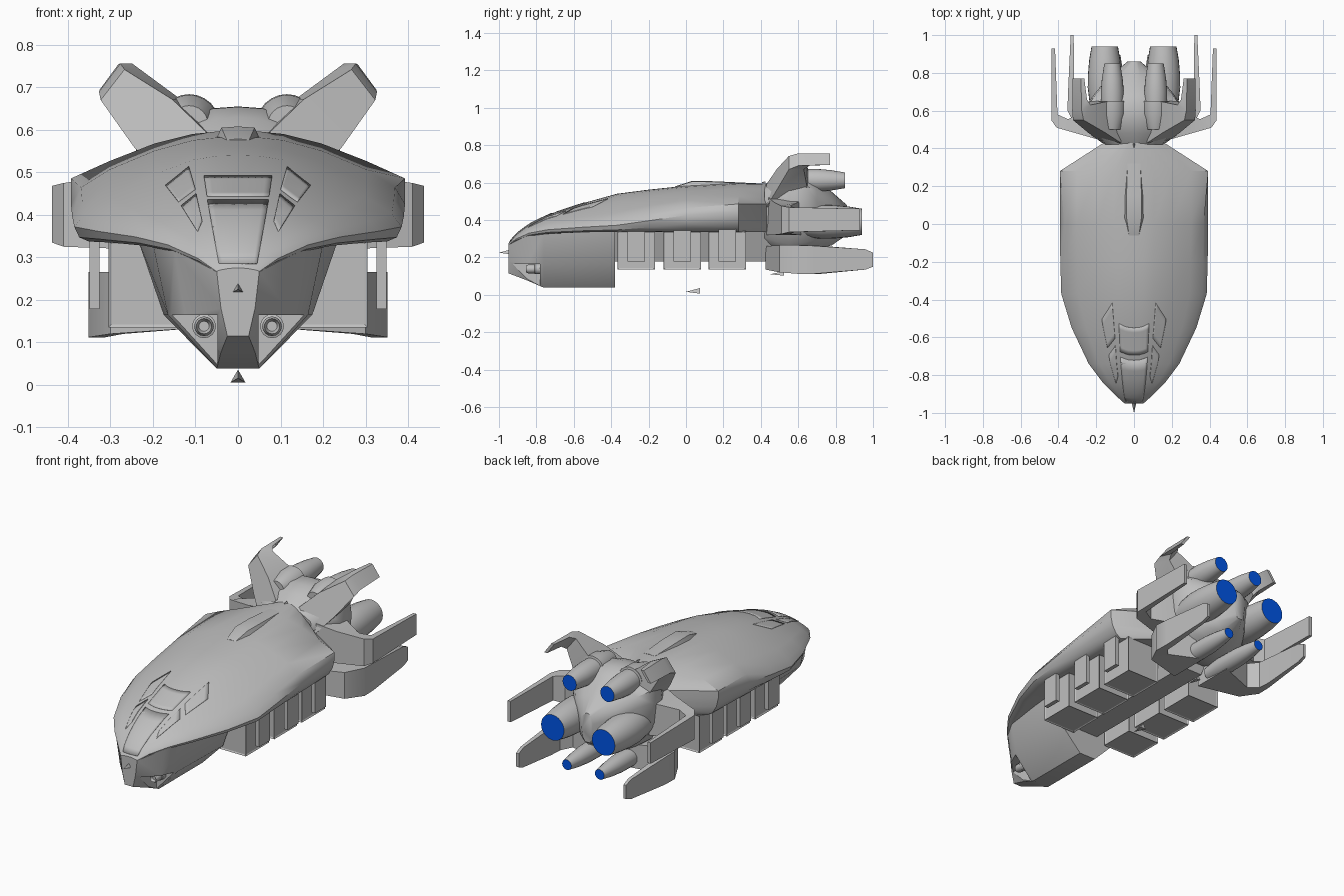
import bpy, bmesh, math
from mathutils import Vector
from mathutils.bvhtree import BVHTree

if "Cube" in bpy.data.objects:
    bpy.data.objects.remove(bpy.data.objects["Cube"])


def material(name, col):
    m = bpy.data.materials.new(name)
    m.use_nodes = True
    m.diffuse_color = (*col, 1)
    m.node_tree.nodes["Principled BSDF"].inputs["Base Color"].default_value = (*col, 1)
    return m


GREY = material("hull grey", (0.52, 0.52, 0.52))
BLUE = material("engine blue", (0, 0.09, 0.8))


def finish(name, bm, smooth=35, mirror=False):
    bmesh.ops.recalc_face_normals(bm, faces=bm.faces)
    me = bpy.data.meshes.new(name)
    bm.to_mesh(me)
    bm.free()
    ob = bpy.data.objects.new(name, me)
    bpy.context.collection.objects.link(ob)
    me.materials.append(GREY)
    me.materials.append(BLUE)
    if smooth:
        bpy.ops.object.select_all(action='DESELECT')
        ob.select_set(True)
        bpy.context.view_layer.objects.active = ob
        bpy.ops.object.shade_smooth_by_angle(angle=math.radians(smooth))
    if mirror:
        mod = ob.modifiers.new("mirror", 'MIRROR')
        mod.use_mirror_merge = False
    return ob


def skin(name, rings, smooth=35, mirror=False):
    """Join closed rings of points into a capped solid."""
    bm = bmesh.new()
    loops = [[bm.verts.new(p) for p in r] for r in rings]
    n = len(loops[0])
    for a, b in zip(loops, loops[1:]):
        for i in range(n):
            j = (i + 1) % n
            bm.faces.new((a[i], a[j], b[j], b[i]))
    bm.faces.new(loops[0])
    bm.faces.new(loops[-1])
    return finish(name, bm, smooth, mirror)


def both_sides(y, half):
    """Full ring from a half profile running top centre to bottom centre."""
    other = [(-x, z) for x, z in reversed(half) if x > 0]
    return [(x, y, z) for x, z in half + other]


# Upper hull: y, half width, top z, bottom z, shoulder droop
SHAPE = [(0, 1), (.13, .995), (.27, .97), (.5, .87), (.77, .69), (.94, .52),
         (1, .36), (.97, .18), (.91, .05), (.83, 0), (0, 0)]
STATIONS = [(-.95, .05, .275, .262, 1), (-.91, .095, .325, .285, 1.1), (-.84, .165, .378, .312, 1.3),
            (-.74, .24, .428, .326, 1.5), (-.55, .33, .49, .334, 1.7), (-.37, .385, .54, .336, 1.7),
            (-.2, .39, .562, .336, 1.3), (0, .393, .583, .336, 1), (.28, .393, .597, .336, .85),
            (.43, .16, .596, .336, .85)]


def hull_ring(y, w, t, b, droop):
    square = droop < .9
    return both_sides(y, [((1 if square and x > .9 and f > .3 else x) * w, b + f ** droop * (t - b))
                          for x, f in SHAPE])


hull = skin("upper_hull", [hull_ring(*s) for s in STATIONS])

# Dorsal spine, fading into the hull
skin("dorsal_spine", [both_sides(y, [(0, t), (w * .75, t - .003), (w, t - .03), (0, t - .03)])
                      for y, w, t in [(-.06, .035, .579), (.03, .052, .608),
                                      (.15, .053, .607), (.32, .045, .599)]], 20)

# Lower nose with a notch for each gun
jaw = skin("lower_nose", [both_sides(y, [(0, t), (w, t), (m, mz), (b, bz), (0, bz)])
                          for y, w, t, m, mz, b, bz in [
    (-.95, .05, .266, .04, .18, .025, .115), (-.85, .15, .318, .125, .165, .04, .077),
    (-.76, .2, .33, .165, .165, .05, .038), (-.38, .235, .34, .175, .165, .05, .038)]], 40)


def box(name, lo, hi, inset=0):
    bm = bmesh.new()
    bmesh.ops.create_cube(bm, size=1)
    for v in bm.verts:
        v.co = [l + (c + .5) * (h - l) for l, h, c in zip(lo, hi, v.co)]
    if inset:
        bmesh.ops.inset_individual(bm, faces=bm.faces[:], thickness=inset, depth=-inset * .4)
    return finish(name, bm, 0, True)


cutter = box("gun_notch_cutter", (.048, -1.1, -.1), (.3, -.78, .165))
cutter.hide_render = True
cutter.hide_set(True)
cut = jaw.modifiers.new("notch", 'BOOLEAN')
cut.object = cutter
cut.operation = 'DIFFERENCE'

# Belly keel between the containers
skin("belly_keel", [both_sides(y, [(0, .35), (.13, .35), (.065, .178), (0, .178)])
                    for y in (-.4, .47)], 0)

# Cargo containers with their hanging clamps
for i, y in enumerate((-.267, -.02, .22)):
    box(f"container_{i + 1}", (.105, y - .1, .135), (.305, y + .1, .34), inset=.01)
    box(f"clamp_arm_{i + 1}", (.326, y - .047, .178), (.349, y + .047, .37))


def turned(name, x, z, profile, sides=24, cap=True):
    """Mirrored pair of bodies turned about the y direction."""
    rings = [[(x + r * math.cos(k * math.tau / sides), y, z + r * math.sin(k * math.tau / sides))
              for k in range(sides)] for y, r in profile]
    ob = skin(name, rings, 35, True)
    if cap:
        for p in ob.data.polygons:
            if len(p.vertices) == sides and p.center.y > profile[0][0] + .01:
                p.material_index = 1


# Nose guns
turned("nose_gun", .08, .138, [(-.84, .012), (-.855, .018), (-.845, .023), (-.81, .023),
                               (-.808, .028), (-.77, .028)], 16, False)

# Engines
turned("main_engine", .155, .39, [(.56, .06), (.64, .08), (.72, .09), (.79, .089),
                                  (.87, .082), (.94, .07)])
turned("upper_engine", .115, .612, [(.5, .045), (.58, .07), (.65, .072), (.652, .06),
                                    (.7, .061), (.77, .055), (.85, .042)])
turned("lower_engine", .1, .182, [(.5, .04), (.6, .05), (.74, .048), (.82, .04), (.895, .028)], 20)

# Tail body: y, half width, top z, bottom z
TAIL = [(.42, .155, .59, .26), (.48, .2, .63, .23), (.55, .24, .654, .21),
        (.64, .245, .655, .22), (.7, .2, .625, .24), (.78, .13, .55, .265), (.86, .035, .48, .32)]
TAIL_SHAPE = [(0, 1), (.25, .99), (.6, .92), (.96, .83), (1, .68), (.95, .4), (.75, .14), (.4, 0), (0, 0)]
skin("tail_body", [both_sides(y, [(x * w, b + f * (t - b)) for x, f in TAIL_SHAPE])
                   for y, w, t, b in TAIL], 45)


# Swept fins: front edge x y, rear edge x y, top, bottom, outward lean
def fin(name, rows):
    skin(name, [[(ox - l, oy, t), (ox + l, oy, b), (ix + l, iy, b), (ix - l, iy, t)]
                for ox, oy, ix, iy, t, b, l in rows], 35, True)


fin("upper_fin", [(.12, .43, .1, .66, .59, .47, .05), (.2, .485, .18, .65, .672, .56, .045),
                  (.295, .55, .258, .63, .742, .67, .028), (.302, .6, .274, .66, .756, .69, .025),
                  (.303, .77, .285, .77, .755, .695, .022)])
fin("side_fin", [(.13, .43, .12, .64, .53, .32, 0), (.27, .47, .25, .6, .495, .32, 0),
                 (.41, .51, .35, .555, .475, .325, 0),
                 (.438, .55, .405, .58, .468, .335, 0), (.436, .93, .418, .93, .46, .345, 0)])
fin("lower_fin", [(.08, .425, .08, .66, .26, .135, 0), (.3, .5, .27, .6, .265, .12, 0),
                  (.352, .6, .312, .65, .265, .112, 0), (.35, .68, .316, .72, .262, .112, 0),
                  (.337, .96, .319, .96, .243, .135, 0), (.335, 1, .319, 1, .225, .15, 0)])

# Cockpit panes laid on the hull
tree = BVHTree.FromPolygons([v.co for v in hull.data.vertices],
                            [p.vertices for p in hull.data.polygons])


def pane(name, corners, mirror=False, nu=10, nv=6):
    a, b, c, d = [Vector((x, -2, z)) for x, z in corners]
    bm = bmesh.new()
    grid = []
    for j in range(nv + 1):
        row = []
        for i in range(nu + 1):
            p = a.lerp(b, i / nu).lerp(d.lerp(c, i / nu), j / nv)
            hit = tree.ray_cast(p, Vector((0, 1, 0)))[0]
            row.append(bm.verts.new(hit) if hit else None)
        grid.append(row)
    for r, s in zip(grid, grid[1:]):
        for i in range(nu):
            quad = (r[i], r[i + 1], s[i + 1], s[i])
            if all(quad):
                bm.faces.new(quad)
    ob = finish(name, bm, 35, mirror)
    sol = ob.modifiers.new("thickness", 'SOLIDIFY')
    sol.thickness = .005
    sol.offset = 0


pane("upper_windscreen", [(-.08, .49), (.08, .49), (.073, .443), (-.073, .443)])
pane("lower_windscreen", [(-.072, .434), (.072, .434), (.045, .285), (-.045, .285)])
pane("upper_side_window", [(.115, .512), (.17, .468), (.14, .43), (.1, .46)], True)
pane("lower_side_window", [(.098, .448), (.133, .42), (.095, .36), (.084, .385)], True)

# Small three-sided beacons: y, z, length, radius
for i, (y, z, length, r) in enumerate([(-1, .225, .055, .015), (0, .016, .075, .02),
                                       (.45, .11, .075, .016), (.4, .6, .025, .007)]):
    base = [(r * math.cos(a), y + length, z + r * math.sin(a))
            for a in (math.radians(90 + 120 * k) for k in range(3))]
    skin(f"beacon_{i + 1}", [[(0, y, z)] * 3, base], 0)
